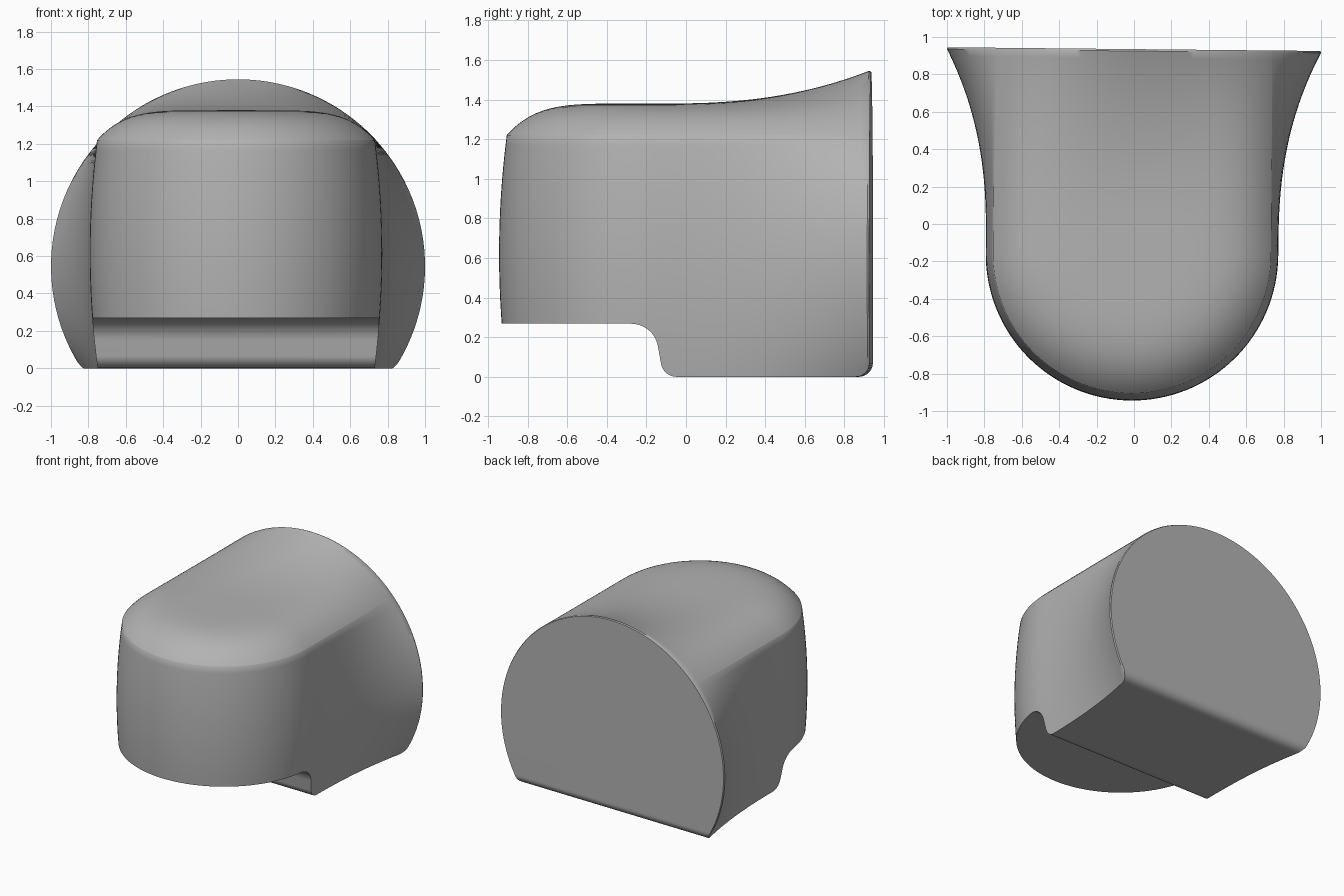
import bpy, bmesh, math
from mathutils import Matrix, Vector

if "Cube" in bpy.data.objects:
    bpy.data.objects.remove(bpy.data.objects["Cube"])

BACK = 0.935        # plane of the flat mounting face
NOSE = -0.162       # axis of the rounded front
CREASE = 1.22       # height where wall meets crown
HUB = 0.545         # centre height of the round back flange
CREASE_R = 0.743


def wall_radius(z):
    return 0.782 - 0.108 * (z - 0.62) ** 2


def body_profile():
    """Half section, from below the base up the wall and over the crown."""
    wall = [-0.05 + (CREASE + 0.05) * i / 24 for i in range(25)]
    pts = [(wall_radius(z), z) for z in wall]
    for i in range(1, 29):
        k = math.cos(math.pi / 2 * i / 28)
        pts.append((CREASE_R * k if i < 28 else 0.0, CREASE + 0.16 * (1 - k ** 5.3)))
    return pts


def flange_point(r, z):
    """Matching point on the unit circle of the flange."""
    if z <= CREASE:
        return math.sqrt(1 - (z - HUB) ** 2), z
    x = r / CREASE_R * math.sqrt(1 - (CREASE - HUB) ** 2)
    return x, HUB + math.sqrt(1 - x * x)


def straight_station(y, side):
    u = min(1, max(0, (y + 0.1) / 1.025))
    f = u ** 2.4
    shrink = 0.995 if y == BACK else 1.0    # fine chamfer on the rim
    out = []
    for r, z in body_profile():
        fr, fz = flange_point(r, z)
        x, h = r + (fr - r) * f, z + (fz - z) * f
        if z > 0:
            h = HUB + (h - HUB) * shrink
        out.append(Vector((side * x * shrink, y, h)))
    return out


def nose_station(a):
    return [Vector((r * math.cos(a), NOSE + r * math.sin(a), z)) for r, z in body_profile()]


def new_object(name, bm):
    bmesh.ops.recalc_face_normals(bm, faces=bm.faces)
    mesh = bpy.data.meshes.new(name)
    bm.to_mesh(mesh)
    bm.free()
    ob = bpy.data.objects.new(name, mesh)
    bpy.context.collection.objects.link(ob)
    return ob


# Housing shell: flared right side, revolved nose, flared left side
ys = [BACK, BACK - 0.01]
ys += [NOSE + (BACK - 0.01 - NOSE) * (1 - i / 28) for i in range(1, 28)]
stations = [straight_station(y, -1) for y in ys]
stations += [nose_station(math.pi + math.pi * i / 64) for i in range(65)]
stations += [straight_station(y, 1) for y in reversed(ys)]

bm = bmesh.new()
rows = [[bm.verts.new(p) for p in s] for s in stations]
for a, b in zip(rows, rows[1:]):
    for i in range(len(a) - 1):
        bm.faces.new((a[i], a[i + 1], b[i + 1], b[i]))
bm.faces.new([row[0] for row in rows])
bm.faces.new(rows[0] + rows[-1][-2::-1])
bmesh.ops.remove_doubles(bm, verts=bm.verts, dist=0.0001)
housing = new_object("housing", bm)


# Underside profile: stepped notch, flat base and rounded back edge
def arc(cy, cz, r, start, end, n=12):
    return [(cy + r * math.cos(math.radians(start + (end - start) * i / n)),
             cz + r * math.sin(math.radians(start + (end - start) * i / n)))
            for i in range(n + 1)]


outline = [(-1.2, 2), (-1.2, 0.268)]
outline += arc(-0.27, 0.13, 0.138, 90, 5)
outline += arc(-0.04, 0.08, 0.08, 185, 270)
outline += arc(BACK - 0.07, 0.07, 0.07, 270, 355)
outline += [(BACK + 0.0005, 0.09), (BACK + 0.0005, 2)]
bm = bmesh.new()
face = bm.faces.new([bm.verts.new((-1.5, y, z)) for y, z in outline])
ext = bmesh.ops.extrude_face_region(bm, geom=[face])
bmesh.ops.translate(bm, vec=(3, 0, 0),
                    verts=[v for v in ext["geom"] if isinstance(v, bmesh.types.BMVert)])
cutter = new_object("underside_cutter", bm)
cutter.hide_render = True

cut = housing.modifiers.new("underside", "BOOLEAN")
cut.operation = "INTERSECT"
cut.solver = "EXACT"
cut.object = cutter
bpy.ops.object.select_all(action="DESELECT")
bpy.context.view_layer.objects.active = housing
housing.select_set(True)
bpy.ops.object.modifier_apply(modifier=cut.name)
bpy.data.objects.remove(cutter)

# Slight yaw of the whole part
housing.data.transform(Matrix.Translation((-0.009, 0, 0)) @ Matrix.Rotation(math.radians(-0.57), 4, "Z"))

# Grey plastic
grey = bpy.data.materials.new("plain_grey")
grey.use_nodes = True
colour = (0.45, 0.45, 0.45, 1)
grey.diffuse_color = colour
grey.node_tree.nodes["Principled BSDF"].inputs["Base Color"].default_value = colour
housing.data.materials.clear()
housing.data.materials.append(grey)
bpy.ops.object.shade_smooth_by_angle(angle=math.radians(40))
